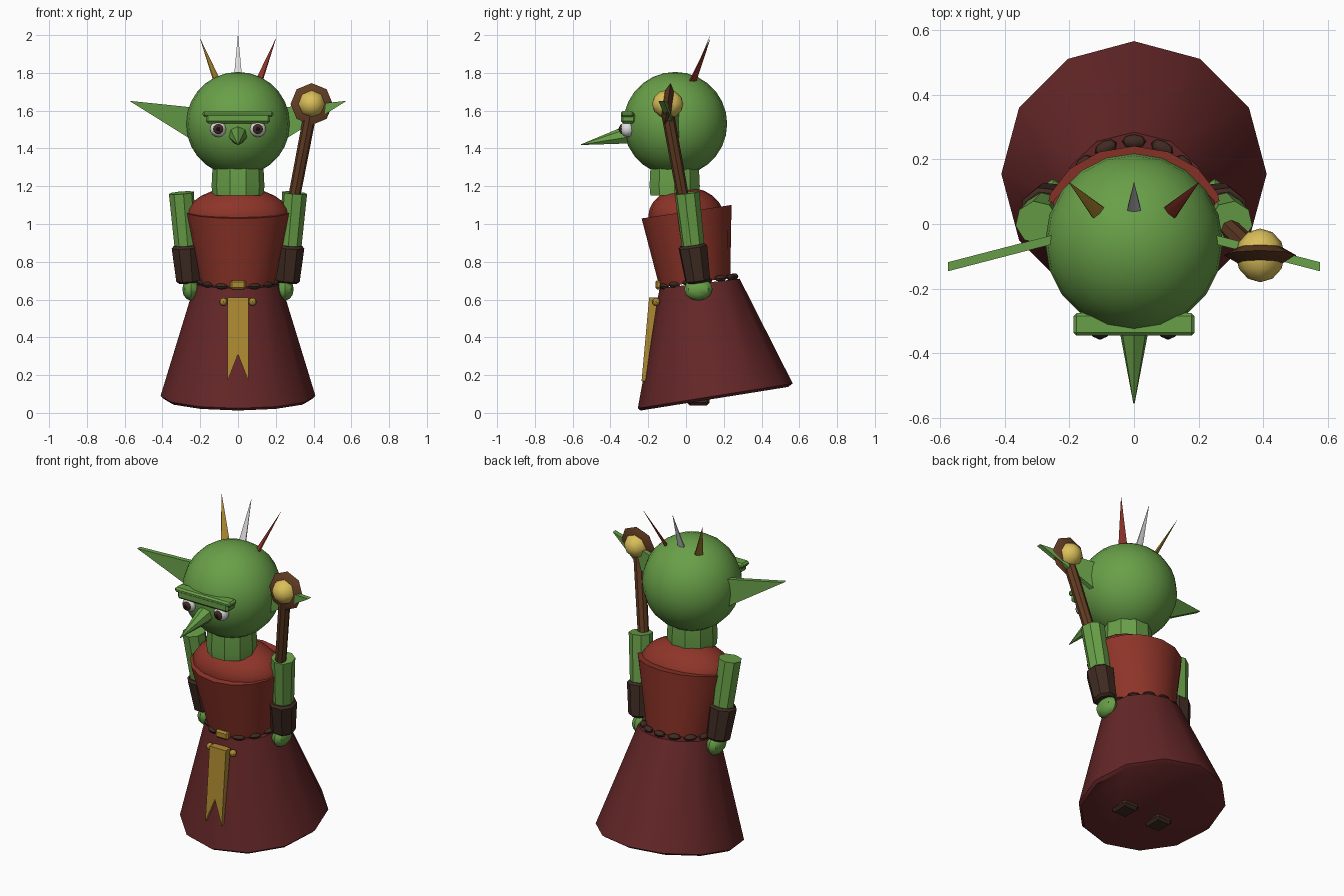
import bpy, bmesh, math
from mathutils import Vector, Matrix

if "Cube" in bpy.data.objects:
    bpy.data.objects.remove(bpy.data.objects["Cube"])


def material(name, r, g, b):
    m = bpy.data.materials.new(name)
    m.use_nodes = True
    m.diffuse_color = (r, g, b, 1)
    node = next(n for n in m.node_tree.nodes if n.type == 'BSDF_PRINCIPLED')
    node.inputs["Base Color"].default_value = (r, g, b, 1)
    return m


GREEN = material("skin_green", 0.14, 0.35, 0.065)
MAROON = material("robe_maroon", 0.13, 0.02, 0.021)
RED = material("tunic_red", 0.27, 0.035, 0.022)
GOLD = material("cloth_gold", 0.42, 0.25, 0.032)
YELLOW = material("orb_yellow", 0.7, 0.52, 0.1)
WOOD = material("wood_brown", 0.12, 0.045, 0.017)
LEATHER = material("dark_leather", 0.05, 0.024, 0.016)
WHITE = material("white", 0.72, 0.72, 0.72)
BLACK = material("pupil_black", 0.006, 0.005, 0.005)


def finish(name, bm, mat, matrix=None, angle=35):
    """Turn a bmesh into an object, smooth except at sharp edges."""
    if matrix is not None:
        bm.transform(matrix)
    bmesh.ops.recalc_face_normals(bm, faces=bm.faces)
    for f in bm.faces:
        f.smooth = True
    for e in bm.edges:
        e.smooth = len(e.link_faces) == 2 and e.calc_face_angle() < math.radians(angle)
    me = bpy.data.meshes.new(name)
    bm.to_mesh(me)
    bm.free()
    me.materials.append(mat)
    ob = bpy.data.objects.new(name, me)
    bpy.context.collection.objects.link(ob)
    return ob


def loft(name, mat, rings, sides, spin=0.0):
    """Capped tube through rings of (centre, rx, ry, tilt along y)."""
    bm = bmesh.new()
    loops = []
    for (x, y, z), rx, ry, tilt in rings:
        loop = []
        for i in range(sides):
            a = 2 * math.pi * i / sides + spin
            dy = ry * math.sin(a)
            loop.append(bm.verts.new((x + rx * math.cos(a), y + dy, z + tilt * dy)))
        loops.append(loop)
    for lo, hi in zip(loops, loops[1:]):
        for i in range(sides):
            j = (i + 1) % sides
            bm.faces.new((lo[i], lo[j], hi[j], hi[i]))
    bm.faces.new(loops[0])
    bm.faces.new(loops[-1])
    return finish(name, bm, mat)


def rod(name, mat, p, q, r1, r2, sides, flat=1.0, bevel=0.0):
    """Straight tapered rod from p to q; flat squashes its local y."""
    p, q = Vector(p), Vector(q)
    bm = bmesh.new()
    bmesh.ops.create_cone(bm, cap_ends=True, segments=sides, radius1=r1, radius2=r2,
                          depth=(q - p).length)
    if bevel:
        rims = [e for e in bm.edges if abs(e.verts[0].co.z - e.verts[1].co.z) < 1e-5]
        bmesh.ops.bevel(bm, geom=rims, offset=bevel, segments=1, affect='EDGES')
    turn = (q - p).to_track_quat('Z', 'Y').to_matrix().to_4x4()
    mtx = Matrix.Translation((p + q) / 2) @ turn @ Matrix.Diagonal((1, flat, 1, 1))
    return finish(name, bm, mat, mtx)


def ball(name, mat, c, size, segs=16, rings=12, turn=None, angle=35):
    bm = bmesh.new()
    bmesh.ops.create_uvsphere(bm, u_segments=segs, v_segments=rings, radius=1)
    mtx = Matrix.Translation(c) @ Matrix.Diagonal((*size, 1)) @ (turn or Matrix())
    return finish(name, bm, mat, mtx, angle)


def box(name, mat, c, size, bevel=0.0):
    bm = bmesh.new()
    bmesh.ops.create_cube(bm, size=1)
    bm.transform(Matrix.Diagonal((*size, 1)))
    if bevel:
        bmesh.ops.bevel(bm, geom=list(bm.edges), offset=bevel, segments=1, affect='EDGES')
    return finish(name, bm, mat, Matrix.Translation(c))


def slab(name, mat, front, back):
    """Solid between two matching outlines."""
    bm = bmesh.new()
    a = [bm.verts.new(v) for v in front]
    b = [bm.verts.new(v) for v in back]
    bm.faces.new(a)
    bm.faces.new(b)
    for i in range(len(a)):
        j = (i + 1) % len(a)
        bm.faces.new((a[i], a[j], b[j], b[i]))
    return finish(name, bm, mat)


Y_AXIS = Matrix.Rotation(math.pi / 2, 4, 'X')

# Robe skirt, tunic and shoulders
loft("robe_skirt", MAROON, [((0, 0.15, 0.075), 0.395, 0.39, 0.16),
                            ((0, 0.155, 0.09), 0.41, 0.41, 0.16),
                            ((0, 0.072, 0.685), 0.228, 0.212, 0.12)], 12)
loft("tunic", RED, [((0, 0.047, 0.69), 0.2, 0.187, 0.13),
                    ((0, 0.003, 1.065), 0.28, 0.238, 0.15)], 16)
ball("shoulders", RED, (0, 0, 1.04), (0.275, 0.2, 0.155))

# Belt lumps around the waist, buckle in front
for i in range(14):
    a = 2 * math.pi * (i + 0.5) / 14
    turn = Matrix.Rotation(a, 4, 'Z') @ Matrix.Diagonal((0.022, 0.037, 0.017, 1))
    y = 0.195 * math.sin(a)
    ball("belt_lump", LEATHER, (0.2 * math.cos(a), 0.06 + y, 0.695 + 0.14 * y),
         (1, 1, 1), 8, 6, turn)
box("belt_buckle", GOLD, (0, -0.145, 0.678), (0.085, 0.035, 0.048), 0.01)

# Swallow-tailed banner with studs
outline = [(-0.055, 0.61), (0.055, 0.61), (0.055, 0.17), (0, 0.31), (-0.055, 0.17)]
slab("banner", GOLD, [(x, -0.235 + 0.09 * (z - 0.17), z) for x, z in outline],
     [(x, -0.215 + 0.15 * (z - 0.17), z) for x, z in outline])

# Neck, head, nose and brow
loft("neck", GREEN, [((0, -0.06, 1.15), 0.135, 0.135, 0), ((0, -0.06, 1.2), 0.14, 0.14, 0),
                     ((0, -0.06, 1.3), 0.135, 0.135, 0)], 10)
ball("head", GREEN, (0, -0.057, 1.53), (0.275, 0.275, 0.275), 20, 14)
rod("nose", GREEN, (0, -0.29, 1.475), (0, -0.555, 1.42), 0.054, 0.002, 7)
box("brow", GREEN, (0, -0.305, 1.56), (0.34, 0.08, 0.055), 0.012)
box("brow_ridge", GREEN, (0, -0.31, 1.582), (0.375, 0.07, 0.03), 0.01)

# Paired parts
for side, label in ((1, "left"), (-1, "right")):
    ball(label + "_eye", WHITE, (side * 0.105, -0.31, 1.503), (0.043, 0.04, 0.042))
    ball(label + "_iris", LEATHER, (side * 0.105, -0.339, 1.503), (0.028, 0.015, 0.028),
         12, 8, Y_AXIS)
    ball(label + "_pupil", BLACK, (side * 0.105, -0.349, 1.503), (0.013, 0.008, 0.013),
         10, 6, Y_AXIS)
    # Flat pointed ear
    ear = [(0.22, -0.04, 1.615), (0.575, -0.132, 1.652), (0.22, -0.04, 1.43)]
    slab(label + "_ear", GREEN, [(side * x, y - 0.014, z) for x, y, z in ear],
         [(side * x, y + 0.014, z) for x, y, z in ear])
    # Arm, bracer and hand
    rod(label + "_arm", GREEN, (side * 0.30, 0.005, 1.165), (side * 0.268, 0.05, 0.78),
        0.067, 0.058, 8)
    rod(label + "_bracer", LEATHER, (side * 0.276, 0.035, 0.89), (side * 0.26, 0.064, 0.69),
        0.08, 0.068, 8, bevel=0.012)
    ball(label + "_hand", GREEN, (side * 0.25, 0.065, 0.655), (0.045, 0.075, 0.06), 8, 6)
    box(label + "_foot", LEATHER, (side * 0.12, 0.065, 0.085), (0.11, 0.12, 0.09), 0.015)
    ball(label + "_banner_stud", GOLD, (side * 0.077, -0.158, 0.588),
         (0.021, 0.021, 0.021), 8, 6)

# Staff with a lens-shaped ring and an orb
rod("staff", WOOD, (0.27, 0.01, 1.0), (0.385, -0.1, 1.6), 0.031, 0.034, 8)
tilt = Matrix.Rotation(math.radians(-8), 4, 'X')
for d, tag in ((-0.024, "front"), (0.024, "back")):
    hub = Vector((0.39, -0.097, 1.635))
    axis = (tilt @ Vector((0, 1, 0, 0))).to_3d()
    rod("staff_ring_" + tag, WOOD, hub, hub + axis * d, 0.112, 0.07, 8)
ball("staff_orb", YELLOW, (0.39, -0.097, 1.635), (0.076, 0.083, 0.076), 8, 6, Y_AXIS, 50)

# Crown spikes
for x, tip_x, top, mat, name in ((-0.11, -0.2, 1.98, GOLD, "right_spike"),
                                 (0, 0, 2.0, WHITE, "centre_spike"),
                                 (0.11, 0.2, 1.98, RED, "left_spike")):
    rod(name, mat, (x, 0.035, 1.755), (tip_x, 0.128, top), 0.027, 0.001, 6, flat=0.35)
